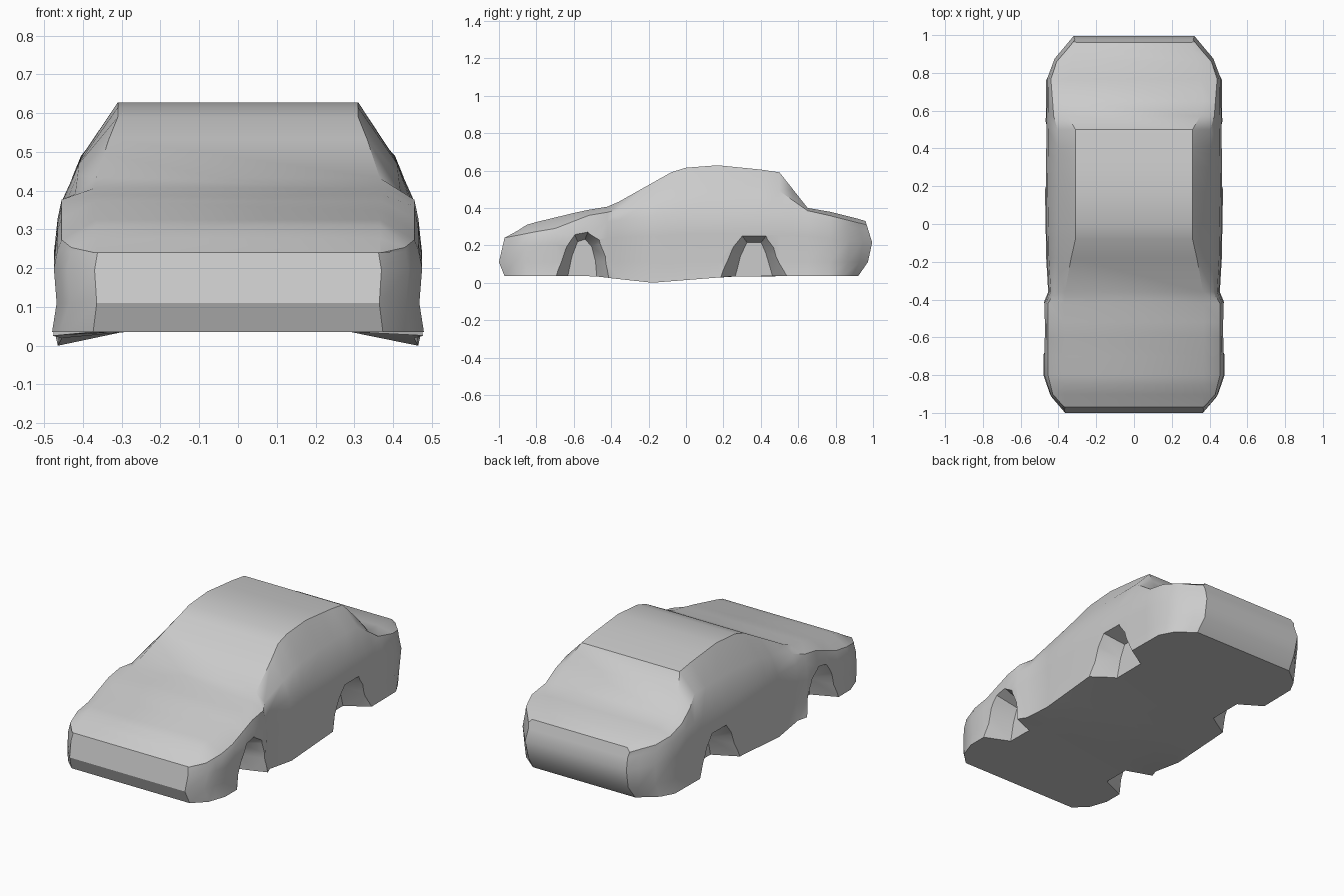
import bpy
import bmesh
from math import radians

default = bpy.data.objects.get("Cube")
if default:
    bpy.data.objects.remove(default, do_unlink=True)

paint = bpy.data.materials.new("grey_paint")
paint.use_nodes = True
colour = (0.6, 0.6, 0.6, 1)
paint.diffuse_color = colour
paint.node_tree.nodes["Principled BSDF"].inputs["Base Color"].default_value = colour


def track(points, position):
    """Read a value along a guide line given as (position, value) pairs."""
    if position <= points[0][0]:
        return points[0][1]
    for (start, low), (end, high) in zip(points, points[1:]):
        if position <= end:
            return low + (high - low) * (position - start) / (end - start)
    return points[-1][1]


# Guide lines running from the nose to the tail
roof_height = [(-1, .24), (-.97, .25), (-.86, .31), (-.55, .385), (-.4, .41), (-.08, .59),
               (0, .615), (.17, .628), (.4, .605), (.5, .59), (.65, .4), (.8, .375),
               (.96, .34), (1, .33)]
roof_half_width = [(-1, .365), (-.4, .37), (-.3, .36), (-.08, .31), (.5, .31),
                   (.57, .35), (.65, .37), (.88, .33), (1, .3)]
shoulder_height = [(-1, .24), (-.7, .29), (-.52, .36), (-.4, .38), (-.08, .47),
                   (.1, .49), (.5, .49), (.65, .385), (1, .31)]
shoulder_half_width = [(-1, .37), (-.92, .43), (-.8, .455), (-.42, .455), (-.36, .42),
                       (-.08, .41), (.1, .4), (.5, .405), (.57, .425), (.77, .44),
                       (.88, .41), (1, .32)]
belt_height = [(-1, .24), (-.75, .25), (-.6, .3), (-.4, .33), (0, .37), (.6, .36), (1, .28)]
body_half_width = [(-1, .37), (-.92, .44), (-.8, .475), (-.42, .475), (-.36, .45),
                   (-.2, .46), (.2, .467), (.77, .46), (.88, .42), (1, .32)]
sill_height = [(-.5, .035), (-.18, 0), (.2, .03), (.5, .035)]

# How far the nose and tail lean inwards at each height
nose_lean = [(.035, .03), (.11, 0), (.24, .03)]
tail_lean = [(.035, .08), (.07, .04), (.2, 0), (.33, .04)]


def half_section(y):
    """Points of one cross-section, from the floor up to the roof edge."""
    width = track(body_half_width, y)
    belt = track(belt_height, y)
    return [
        (width * .65, .035),
        (width * 1.01, track(sill_height, y)),
        (width * .985, .11),
        (width, (belt + .11) / 2 + .02),
        (width * .98, belt),
        (track(shoulder_half_width, y), track(shoulder_height, y)),
        (track(roof_half_width, y), track(roof_height, y)),
    ]


def leaned(y, z):
    if y < 0:
        return y + track(nose_lean, z) * max(0, (-y - .8) / .2)
    return y - track(tail_lean, z) * max(0, (y - .75) / .25)


def finish(bm, name):
    bmesh.ops.remove_doubles(bm, verts=bm.verts, dist=.0005)
    bmesh.ops.recalc_face_normals(bm, faces=bm.faces)
    mesh = bpy.data.meshes.new(name)
    bm.to_mesh(mesh)
    bm.free()
    mesh.materials.append(paint)
    obj = bpy.data.objects.new(name, mesh)
    bpy.context.collection.objects.link(obj)
    return obj


# Body shell lofted through the cross-sections
stations = [-1, -.92, -.86, -.8, -.7, -.6, -.52, -.42, -.36, -.18, -.08, 0, .17,
            .3, .4, .5, .57, .65, .77, .88, .95, 1]
bm = bmesh.new()
rings = []
for y in stations:
    half = half_section(y)
    loop = half + [(-x, z) for x, z in reversed(half)]
    rings.append([bm.verts.new((x, leaned(y, z), z)) for x, z in loop])
count = len(rings[0])
for front, back in zip(rings, rings[1:]):
    for i in range(count):
        j = (i + 1) % count
        bm.faces.new((front[i], front[j], back[j], back[i]))
for ring in (rings[0], rings[-1]):
    for i in range(count // 2 - 1):
        bm.faces.new((ring[i], ring[i + 1], ring[-i - 2], ring[-i - 1]))
body = finish(bm, "car_body")


# Wheel arches: tapered recesses, narrower towards the inside
def arch_cutter(name, outline, side):
    middle = sum(y for y, z in outline) / len(outline)
    bm = bmesh.new()
    outer = [bm.verts.new((side * .52, y, z)) for y, z in outline]
    inner = [bm.verts.new((side * .34, middle + (y - middle) * .5, z * .85 - .01))
             for y, z in outline]
    bm.faces.new(outer)
    bm.faces.new(inner)
    for i in range(len(outline)):
        j = (i + 1) % len(outline)
        bm.faces.new((outer[i], outer[j], inner[j], inner[i]))
    return finish(bm, name)


arches = {
    "front": [(-.74, -.05), (-.71, .04), (-.66, .18), (-.6, .27), (-.52, .285),
              (-.45, .24), (-.41, .15), (-.38, -.05)],
    "rear": [(.13, -.05), (.16, .04), (.22, .18), (.29, .265), (.44, .265),
             (.49, .2), (.57, .04), (.6, -.05)],
}
for place, outline in arches.items():
    for side, word in ((1, "left"), (-1, "right")):
        cutter = arch_cutter(f"{place}_{word}_arch_cutter", outline, side)
        cut = body.modifiers.new(cutter.name, "BOOLEAN")
        cut.operation = "DIFFERENCE"
        cut.solver = "EXACT"
        cut.object = cutter
        bpy.context.view_layer.objects.active = body
        bpy.ops.object.modifier_apply(modifier=cut.name)
        bpy.data.objects.remove(cutter, do_unlink=True)

# Smooth panels with crisp creases
bpy.ops.object.select_all(action="DESELECT")
body.select_set(True)
bpy.context.view_layer.objects.active = body
bpy.ops.object.shade_smooth_by_angle(angle=radians(32))
